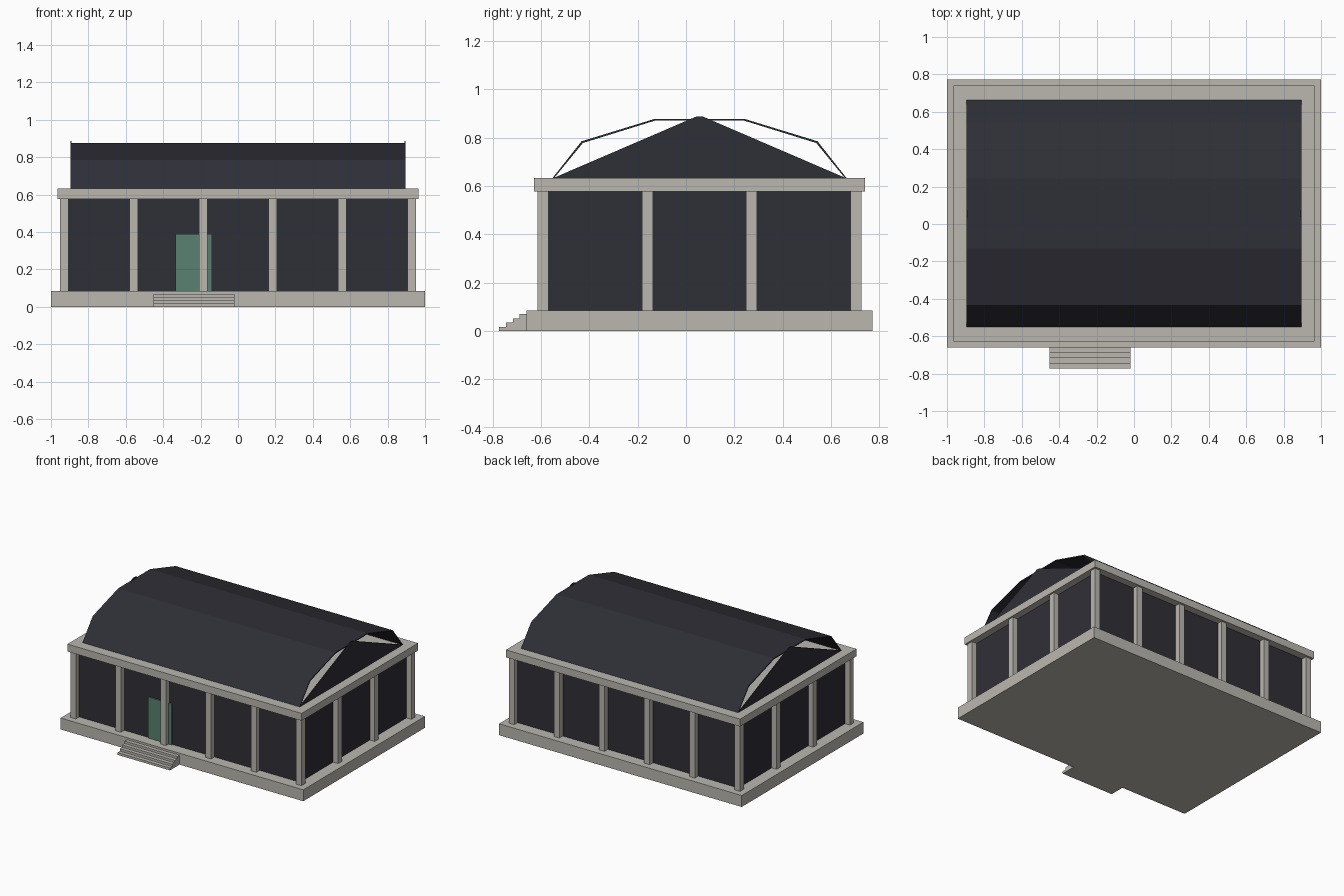
import bpy
import bmesh

cube = bpy.data.objects.get("Cube")
if cube:
    bpy.data.objects.remove(cube, do_unlink=True)


def material(name, rgb):
    m = bpy.data.materials.new(name)
    m.use_nodes = True
    m.diffuse_color = (*rgb, 1)
    m.node_tree.nodes["Principled BSDF"].inputs["Base Color"].default_value = (*rgb, 1)
    return m


stone = material("pale stone", (0.49, 0.475, 0.43))
slate = material("dark slate", (0.028, 0.028, 0.038))
green = material("door green", (0.10, 0.22, 0.165))


def finish(name, bm, mat):
    bmesh.ops.recalc_face_normals(bm, faces=bm.faces)
    mesh = bpy.data.meshes.new(name)
    bm.to_mesh(mesh)
    bm.free()
    mesh.materials.append(mat)
    obj = bpy.data.objects.new(name, mesh)
    bpy.context.collection.objects.link(obj)
    return obj


def box(name, x, y, z, mat):
    """Box from (low, high) pairs."""
    bm = bmesh.new()
    bmesh.ops.create_cube(bm, size=1)
    for v in bm.verts:
        v.co = [lo + (c + 0.5) * (hi - lo) for c, (lo, hi) in zip(v.co, (x, y, z))]
    return finish(name, bm, mat)


def prism(name, profile, x0, x1, mat):
    """Closed (y, z) profile extruded along x."""
    bm = bmesh.new()
    face = bm.faces.new([bm.verts.new((x0, y, z)) for y, z in profile])
    result = bmesh.ops.extrude_face_region(bm, geom=[face])
    moved = [e for e in result["geom"] if isinstance(e, bmesh.types.BMVert)]
    bmesh.ops.translate(bm, verts=moved, vec=(x1 - x0, 0, 0))
    return finish(name, bm, mat)


MID = 0.056          # building centre in y
FLOOR, EAVES, DECK = 0.085, 0.578, 0.633

# Plinth and cornice slabs
box("plinth", (-1, 1), (MID - 0.716, MID + 0.716), (0, FLOOR), stone)
box("cornice", (-0.965, 0.965), (MID - 0.685, MID + 0.685), (EAVES, DECK), stone)

# Entrance steps as one stair profile
stair = [(-0.66, 0)]
for i in range(4):
    y = -0.773 + i * 0.0283
    stair += [(y, i * 0.0175), (y, (i + 1) * 0.0175)]
stair.append((-0.66, 0.07))
prism("entrance_steps", stair, -0.452, -0.02, stone)

# Wall block and door
box("walls", (-0.912, 0.912), (MID - 0.63, MID + 0.63), (FLOOR, EAVES), slate)
box("door", (-0.335, -0.14), (-0.583, -0.574), (FLOOR, 0.39), green)

# Square columns around the perimeter
half = 0.0225
for i in range(6):
    for j in range(4):
        if i in (0, 5) or j in (0, 3):
            cx = -0.93 + i * 0.372
            cy = MID - 0.647 + j * 0.4313
            box(f"column_{i}_{j}", (cx - half, cx + half), (cy - half, cy + half),
                (FLOOR, EAVES), stone)

# Faceted barrel roof, a thin shell open at both ends
rim = [(0.608, DECK), (0.488, 0.785), (0.188, 0.877)]
arch = [(MID - d, z) for d, z in rim] + [(MID + d, z) for d, z in reversed(rim)]
inner = [(MID + (y - MID) * 0.989, z - (0.007 if z > DECK else 0)) for y, z in arch]
prism("barrel_roof", arch + inner[::-1], -0.895, 0.895, slate)

# Triangular gable plates at the roof ends
gable = [(MID - 0.605, DECK), (MID + 0.605, DECK), (MID + 0.012, 0.888), (MID - 0.012, 0.888)]
for side, name in ((-1, "right_gable"), (1, "left_gable")):
    prism(name, gable, side * 0.889, side * 0.896, slate)
